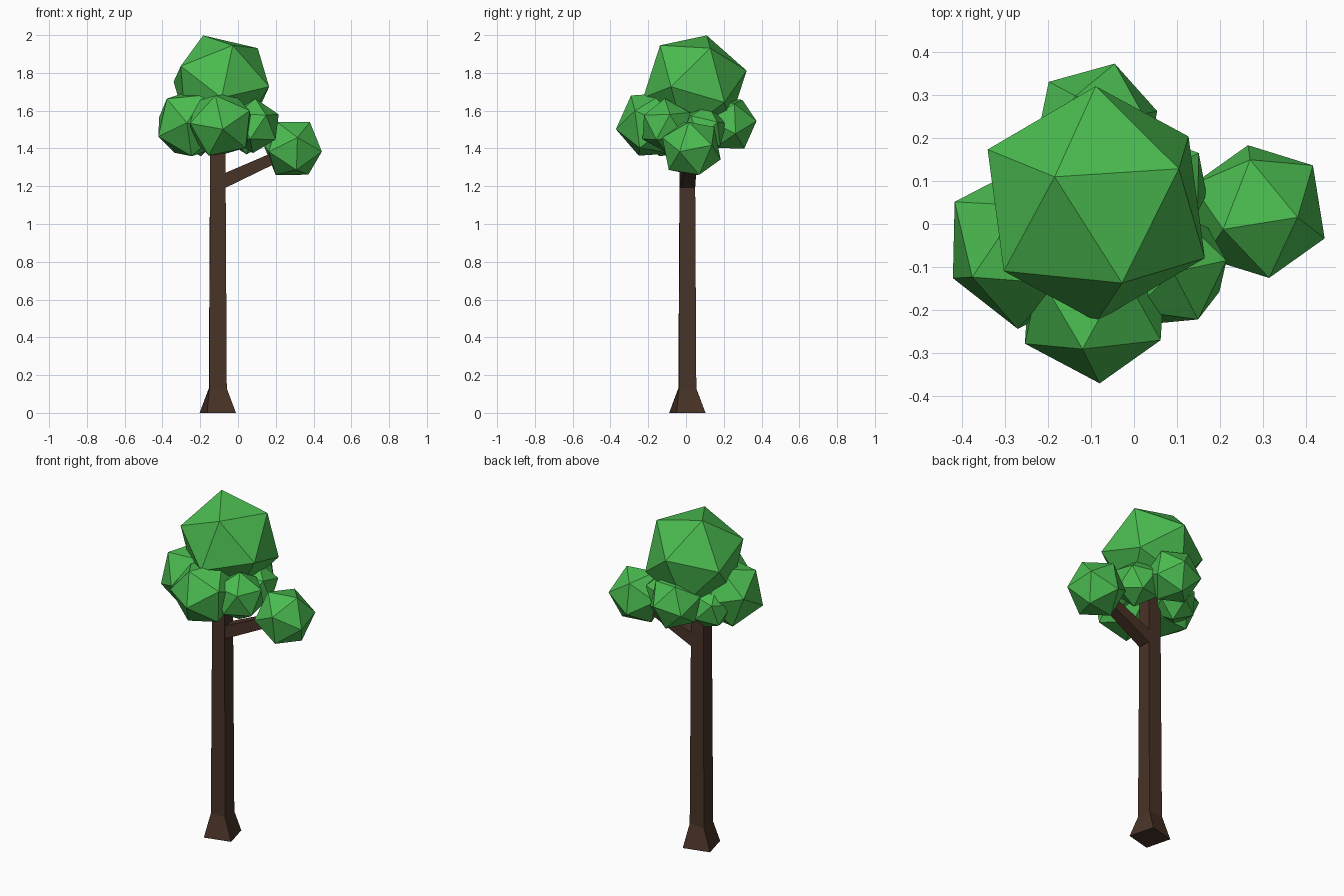
import bpy, bmesh
from math import radians, cos, sin
from mathutils import Vector, Matrix

if "Cube" in bpy.data.objects:
    bpy.data.objects.remove(bpy.data.objects["Cube"])


def material(name, col):
    m = bpy.data.materials.new(name)
    m.diffuse_color = (*col, 1)
    m.use_nodes = True
    m.node_tree.nodes["Principled BSDF"].inputs["Base Color"].default_value = m.diffuse_color
    return m


LEAF = material("leaf_green", (0.07, 0.50, 0.08))
BARK = material("bark_brown", (0.065, 0.033, 0.02))


def finish(name, bm, mat):
    bmesh.ops.recalc_face_normals(bm, faces=bm.faces)
    me = bpy.data.meshes.new(name)
    bm.to_mesh(me)
    bm.free()
    me.materials.append(mat)
    ob = bpy.data.objects.new(name, me)
    bpy.context.collection.objects.link(ob)
    return ob


def frame(a, b):
    # Orthonormal basis from a main direction and a second one
    x = Vector(a).normalized()
    z = x.cross(Vector(b)).normalized()
    return Matrix((x, z.cross(x), z)).transposed()


def leaf_clump(name, centre, radius, corner, next_corner):
    # Icosahedron turned so two neighbouring corners point in given directions
    bm = bmesh.new()
    bmesh.ops.create_icosphere(bm, subdivisions=1, radius=radius)
    top = max(bm.verts, key=lambda v: v.co.z)
    near = top.link_edges[0].other_vert(top)
    rot = frame(corner, next_corner) @ frame(top.co, near.co).transposed()
    for v in bm.verts:
        v.co = rot @ v.co + Vector(centre)
    return finish(name, bm, LEAF)


def loft(name, rings, mat):
    # Closed four-sided tube through the rings
    bm = bmesh.new()
    loops = [[bm.verts.new(p) for p in r] for r in rings]
    for a, b in zip(loops, loops[1:]):
        for i in range(4):
            j = (i + 1) % 4
            bm.faces.new((a[i], a[j], b[j], b[i]))
    bm.faces.new(loops[0])
    bm.faces.new(loops[-1])
    return finish(name, bm, mat)


SQUARE = [(-1, -1), (1, -1), (1, 1), (-1, 1)]


def trunk_ring(z, half, turn):
    c, s = cos(radians(turn)) * half, sin(radians(turn)) * half
    return [(-0.107 + x * c - y * s, 0.007 + x * s + y * c, z) for x, y in SQUARE]


def branch_ring(x, y0, z0, half):
    return [(x, y0 + y * half, z0 + z * half) for y, z in SQUARE]


# Trunk with flared, slightly twisted foot
loft("trunk", [trunk_ring(0, 0.079, 14.5), trunk_ring(0.13, 0.046, 2),
               trunk_ring(1.5, 0.04, 0)], BARK)

# Side branch
loft("branch", [branch_ring(-0.08, 0.008, 1.225, 0.04),
                branch_ring(0.27, 0.03, 1.385, 0.03)], BARK)

# Foliage
leaf_clump("crown", (-0.088, 0.047, 1.74), 0.283,
           (-0.097, 0.063, 0.259), (0.193, 0.083, 0.195))
leaf_clump("branch_leaves", (0.29, 0.029, 1.40), 0.167,
           (-0.08, -0.04, 0.135), (0.107, -0.009, 0.13))
leaf_clump("front_leaves", (-0.09, -0.183, 1.527), 0.19,
           (0.01, -0.185, -0.025), (-0.17, -0.085, 0.008))
leaf_clump("left_leaves", (-0.255, -0.05, 1.53), 0.195,
           (-0.175, -0.08, -0.07), (-0.115, -0.07, 0.13))
leaf_clump("back_leaves", (-0.087, 0.225, 1.53), 0.155,
           (0.042, 0.148, 0.015), (-0.035, 0.1, 0.12))
leaf_clump("front_right_leaves", (0.085, -0.105, 1.52), 0.145,
           (0.13, 0.02, 0.06), (0.07, -0.12, 0.06))
leaf_clump("back_right_leaves", (0.05, 0.085, 1.50), 0.135,
           (0.1, 0.08, 0.04), (0.02, 0.04, 0.12))
leaf_clump("back_left_leaves", (-0.22, 0.08, 1.48), 0.125,
           (-0.12, -0.03, 0.03), (-0.04, 0.1, 0.05))
